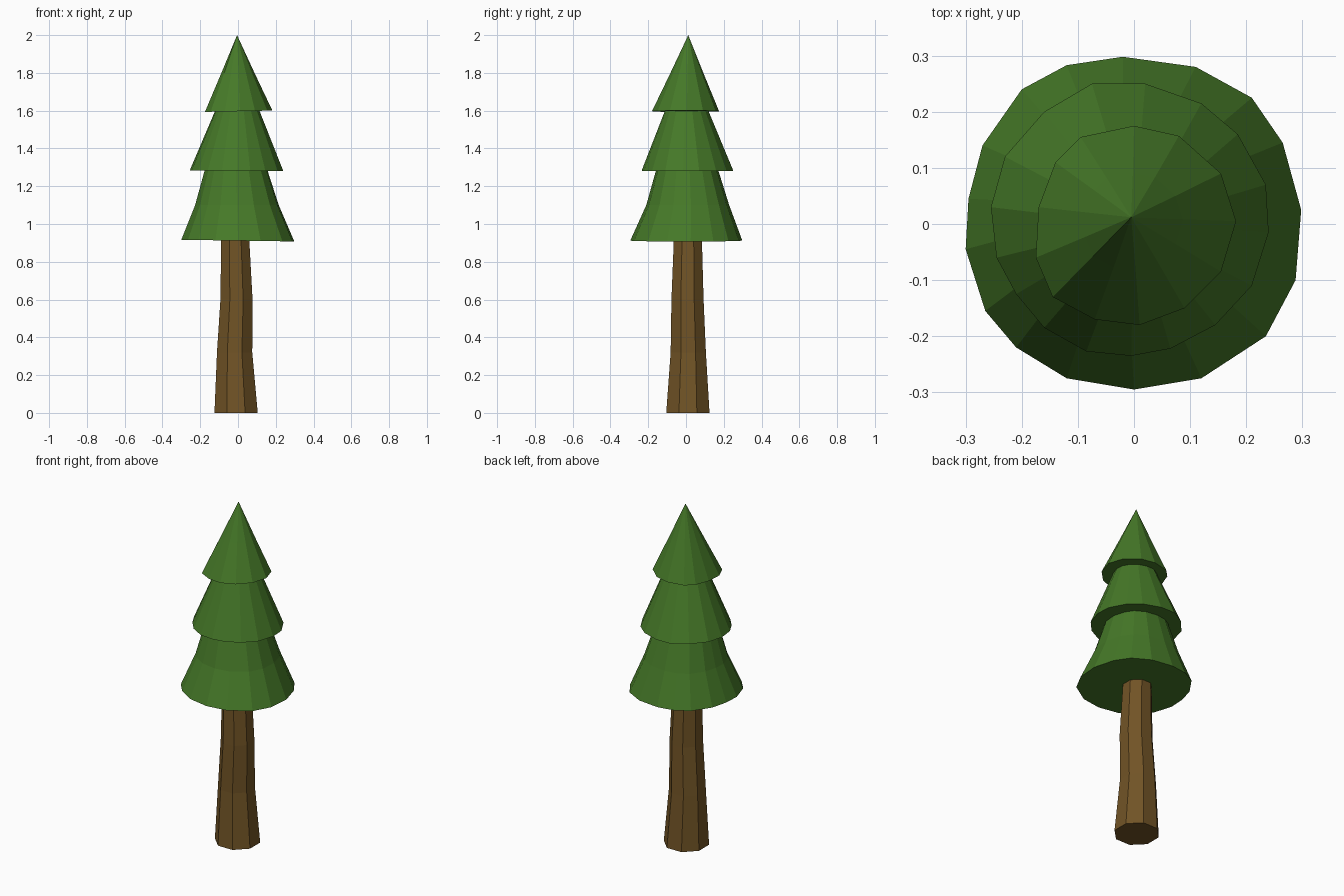
import bpy, bmesh, math

if "Cube" in bpy.data.objects:
    bpy.data.objects.remove(bpy.data.objects["Cube"])


def material(name, rgb):
    m = bpy.data.materials.new(name)
    m.diffuse_color = (*rgb, 1)
    m.use_nodes = True
    m.node_tree.nodes["Principled BSDF"].inputs["Base Color"].default_value = m.diffuse_color
    return m


GREEN = material("leaf green", (0.060, 0.190, 0.021))
BROWN = material("bark brown", (0.165, 0.088, 0.019))


def loft(name, rings, mat, apex=None):
    """Skin a stack of equal-length rings; close with caps or a pointed apex."""
    bm = bmesh.new()
    vs = [[bm.verts.new(p) for p in ring] for ring in rings]
    n = len(vs[0])
    for a, b in zip(vs, vs[1:]):
        for i in range(n):
            j = (i + 1) % n
            bm.faces.new((a[i], a[j], b[j], b[i]))
    bm.faces.new(vs[0])
    if apex:
        tip = bm.verts.new(apex)
        for i in range(n):
            bm.faces.new((vs[-1][i], vs[-1][(i + 1) % n], tip))
    else:
        bm.faces.new(vs[-1])
    bmesh.ops.recalc_face_normals(bm, faces=bm.faces[:])
    me = bpy.data.meshes.new(name)
    bm.to_mesh(me)
    bm.free()
    me.materials.append(mat)
    ob = bpy.data.objects.new(name, me)
    bpy.context.collection.objects.link(ob)
    return ob


def octagon(cx, cy, r, z):
    return [(cx + r * math.cos(math.pi * (i + 0.5) / 4),
             cy + r * math.sin(math.pi * (i + 0.5) / 4), z) for i in range(8)]


def scaled(outline, s, z, cx=0, cy=0, tilt=0):
    return [(cx + x * s, cy + y * s, z + tilt * x) for x, y in outline]


# Slightly crooked, tapering trunk
loft("trunk", [octagon(*r) for r in (
    (-0.010, 0.010, 0.124, 0.0), (-0.018, 0.012, 0.101, 0.32),
    (-0.008, 0.008, 0.092, 0.60), (-0.015, 0.010, 0.080, 0.93))], BROWN)

# Hand-cut skirt outlines
LOWER = [(-.02, .298), (.11, .28), (.21, .225), (.265, .145), (.298, .025),
         (.288, -.1), (.235, -.2), (.12, -.275), (0, -.295), (-.12, -.275),
         (-.21, -.22), (-.265, -.155), (-.3, -.045), (-.295, .045),
         (-.27, .14), (-.2, .24), (-.12, .283)]
MIDDLE = [(-.075, .25), (.02, .25), (.12, .215), (.185, .16), (.235, .07),
          (.24, -.015), (.21, -.11), (.145, -.18), (.065, -.222),
          (-.005, -.235), (-.085, -.227), (-.16, -.185), (-.21, -.125),
          (-.245, -.06), (-.255, .03), (-.23, .12), (-.16, .2)]
UPPER = [(0, .175), (.08, .157), (.155, .09), (.182, .005), (.155, -.085),
         (.09, -.15), (.01, -.18), (-.07, -.17), (-.145, -.13),
         (-.175, -.06), (-.17, .03), (-.14, .11), (-.095, .155)]

# Three foliage skirts
loft("lower_foliage", [scaled(LOWER, 1, 0.912, tilt=-0.015),
                       scaled(LOWER, 0.74, 1.10, -0.005, 0.008),
                       scaled(LOWER, 0.54, 1.30, -0.010, 0.005)], GREEN)
loft("middle_foliage", [scaled(MIDDLE, 1, 1.282, tilt=-0.01),
                        scaled(MIDDLE, 0.44, 1.62)], GREEN)
loft("upper_foliage", [scaled(UPPER, 1, 1.597, tilt=0.02),
                       scaled(UPPER, 0.49, 1.80, -0.002, 0.006)],
     GREEN, apex=(-0.005, 0.012, 2.0))
